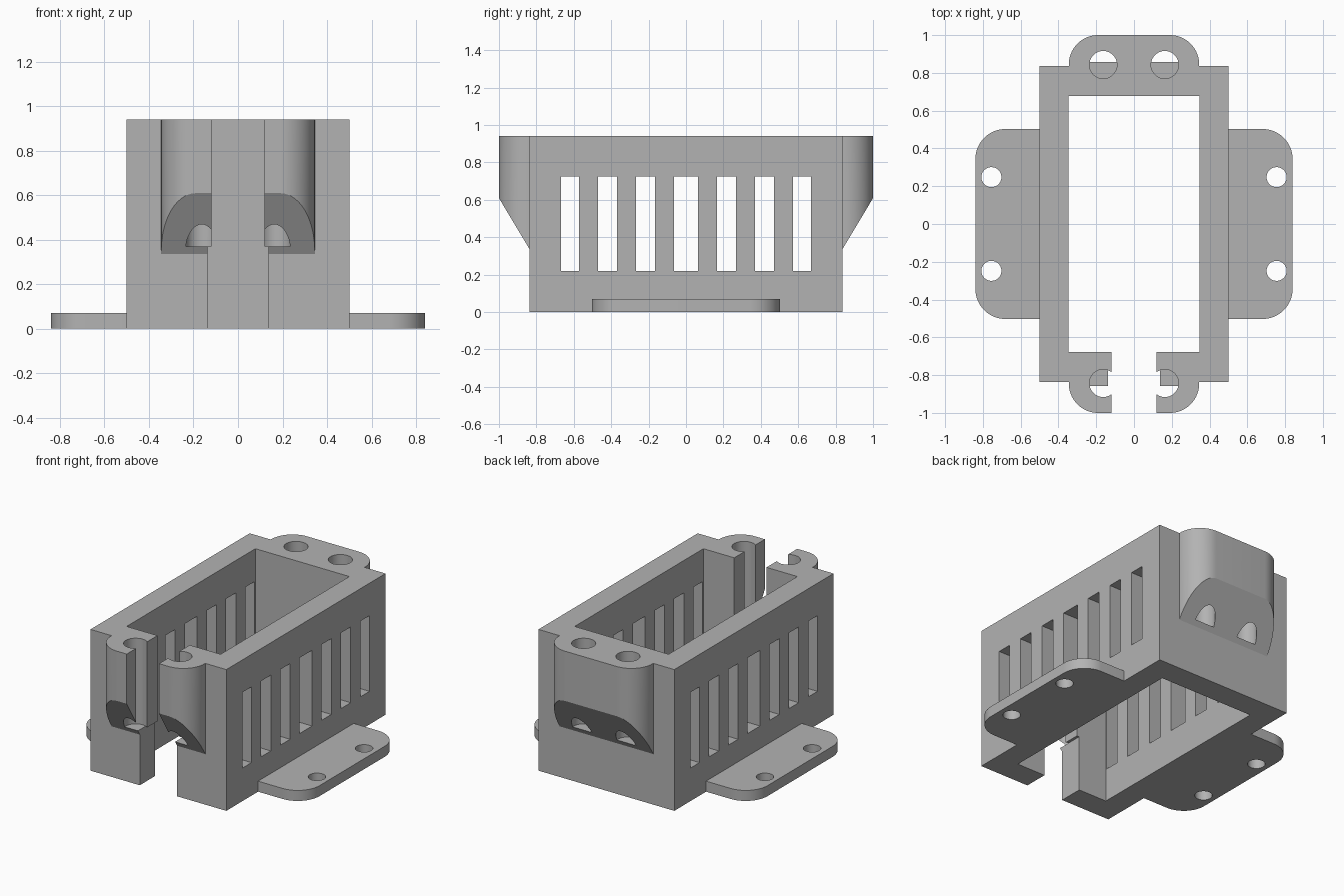
import bpy, bmesh
from math import sin, cos, pi, radians
from mathutils import Matrix

cube = bpy.data.objects.get("Cube")
if cube:
    bpy.data.objects.remove(cube, do_unlink=True)

grey = bpy.data.materials.new("plain grey")
grey.use_nodes = True
COLOUR = (0.45, 0.45, 0.45, 1)
grey.diffuse_color = COLOUR
grey.node_tree.nodes["Principled BSDF"].inputs["Base Color"].default_value = COLOUR


def prism(name, outline, low, high, axis="Z"):
    """Extrude an outline: (x, y) along Z, or (y, z) along X."""
    bm = bmesh.new()
    place = (lambda p: (p[0], p[1], low)) if axis == "Z" else (lambda p: (low, p[0], p[1]))
    face = bm.faces.new([bm.verts.new(place(p)) for p in outline])
    moved = bmesh.ops.extrude_face_region(bm, geom=[face])["geom"]
    shift = (0, 0, high - low) if axis == "Z" else (high - low, 0, 0)
    bmesh.ops.translate(bm, vec=shift, verts=[g for g in moved if isinstance(g, bmesh.types.BMVert)])
    bmesh.ops.recalc_face_normals(bm, faces=bm.faces)
    mesh = bpy.data.meshes.new(name)
    bm.to_mesh(mesh)
    bm.free()
    mesh.materials.append(grey)
    ob = bpy.data.objects.new(name, mesh)
    bpy.context.collection.objects.link(ob)
    return ob


def block(name, x0, x1, y0, y1, z0, z1):
    return prism(name, [(x0, y0), (x1, y0), (x1, y1), (x0, y1)], z0, z1)


def arc(cx, cy, r, start, end, steps):
    angles = [radians(start + (end - start) * i / steps) for i in range(steps + 1)]
    return [(cx + r * cos(a), cy + r * sin(a)) for a in angles]


def drill(name, x, y, r, z0, z1):
    return prism(name, arc(x, y, r, 0, 360, 40)[:-1], z0, z1)


def combine(target, tool, operation):
    """Apply a boolean and remove the tool object."""
    bpy.context.view_layer.objects.active = target
    mod = target.modifiers.new(operation, "BOOLEAN")
    mod.operation, mod.object, mod.solver = operation, tool, "EXACT"
    bpy.ops.object.modifier_apply(modifier=mod.name)
    bpy.data.objects.remove(tool, do_unlink=True)


def cut(target, tool):
    combine(target, tool, "DIFFERENCE")


def turn(ob):
    ob.data.transform(Matrix.Rotation(pi, 4, "Z"))
    return ob


WALL_X, WALL_Y, TOP = 0.5, 0.837, 0.94
BOSS_X, BOSS_R = 0.345, 0.155
SHELF = 0.37

# Rectangular open-ended housing
housing = block("slotted_housing", -WALL_X, WALL_X, -WALL_Y, WALL_Y, 0, TOP)

# End bosses with rounded corners and a sloped underside
for side in (1, -1):
    cx, cy = BOSS_X - BOSS_R, 1 - BOSS_R
    outline = [(-BOSS_X, 0.74), (BOSS_X, 0.74)]
    outline += arc(cx, cy, BOSS_R, 0, 90, 14) + arc(-cx, cy, BOSS_R, 90, 180, 14)
    boss = prism("end_boss", outline, 0.3, TOP)
    slope = prism("boss_slope", [(0.7, 0.108), (1.1, 0.776), (1.1, 0), (0.7, 0)], -0.6, 0.6, "X")
    cut(boss, slope)
    if side < 0:
        turn(boss)
    combine(housing, boss, "UNION")

# Mounting flanges with rounded outer corners
for side in (1, -1):
    r = 0.16
    outline = [(0.45, -0.503)] + arc(0.84 - r, -0.503 + r, r, -90, 0, 14)
    outline += arc(0.84 - r, 0.503 - r, r, 0, 90, 14) + [(0.45, 0.503)]
    flange = prism("mounting_flange", outline, 0, 0.07)
    for y in (-0.248, 0.248):
        cut(flange, drill("flange_hole", 0.755, y, 0.053, -0.1, 0.2))
    if side < 0:
        turn(flange)
    combine(housing, flange, "UNION")

# Central well, open at both ends
cut(housing, block("well", -0.346, 0.346, -0.677, 0.677, -0.1, 1.1))

# Ventilation slots through both long walls
slots = [(-0.065, 0.065)]
for near, far in ((0.166, 0.267), (0.369, 0.471), (0.572, 0.669)):
    slots += [(near, far), (-far, -near)]
for y0, y1 in slots:
    cut(housing, block("vent_slot", -0.7, 0.7, y0, y1, 0.22, 0.724))

# Front gap, slightly wider below the shelf
cut(housing, block("lower_gap", -0.137, 0.137, -1.1, -0.6, -0.1, SHELF))
cut(housing, block("upper_gap", -0.119, 0.119, -1.1, -0.6, 0.2, 1.1))

# Blind screw holes in both bosses
for x in (-0.163, 0.163):
    for y in (-0.843, 0.843):
        cut(housing, drill("screw_hole", x, y, 0.073, SHELF, 1.1))

# Smooth curves, sharp corners
for ob in bpy.context.selected_objects:
    ob.select_set(False)
housing.select_set(True)
bpy.context.view_layer.objects.active = housing
bpy.ops.object.shade_smooth_by_angle(angle=radians(30))
